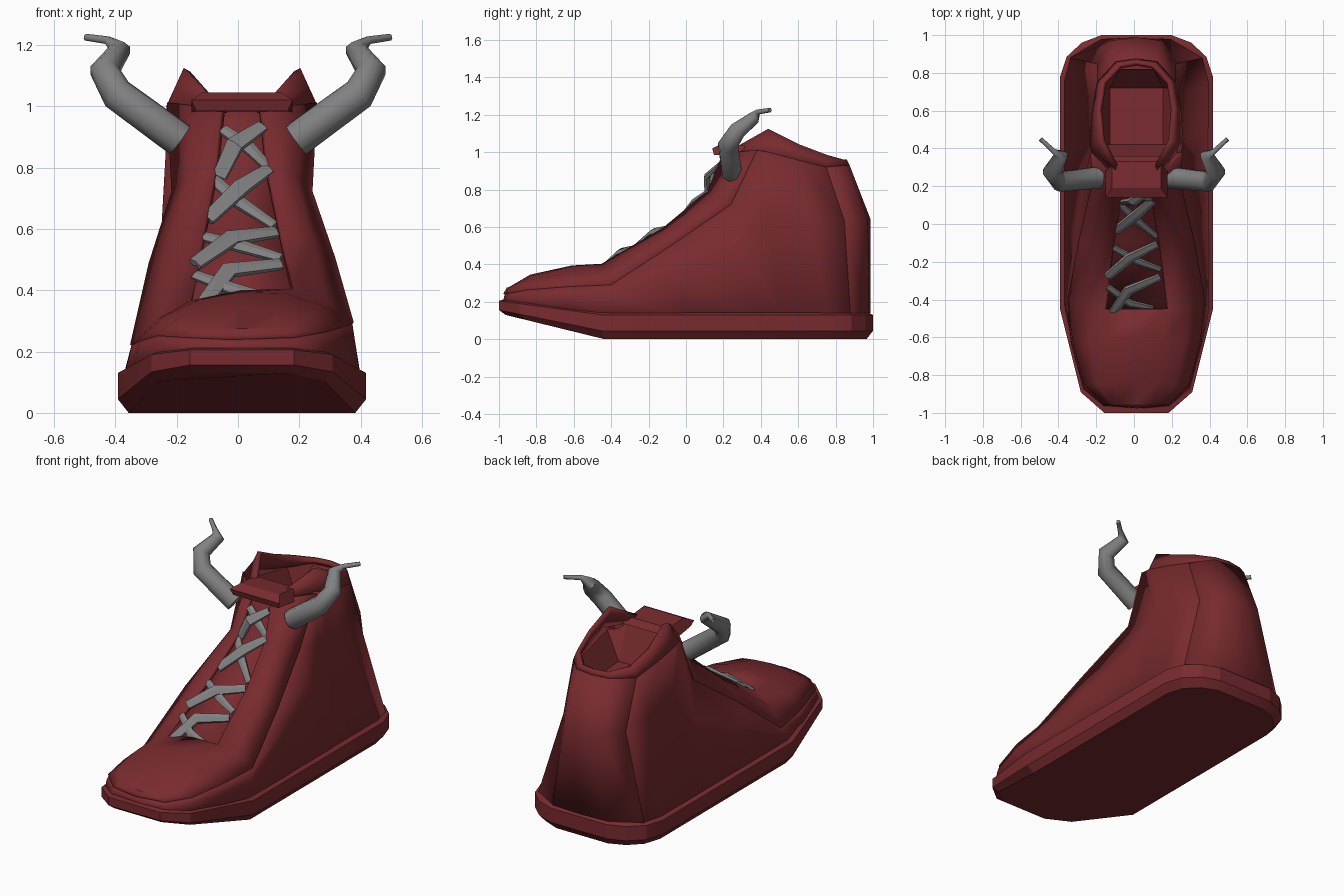
import bpy, bmesh
from math import cos, sin, tau
from mathutils import Vector as V

if "Cube" in bpy.data.objects:
    bpy.data.objects.remove(bpy.data.objects["Cube"])


def material(name, rgb):
    m = bpy.data.materials.new(name)
    m.diffuse_color = (*rgb, 1)
    m.use_nodes = True
    m.node_tree.nodes["Principled BSDF"].inputs["Base Color"].default_value = m.diffuse_color
    return m


red = material("red", (0.19, 0.024, 0.028))
grey = material("grey", (0.22, 0.22, 0.22))
CX = 0.013  # shoe body sits slightly off the lace loops' centre


def make(name, verts, faces, mat, angle=0.6, shift=CX, mirror=False, thick=0, offset=-1, recalc=False):
    me = bpy.data.meshes.new(name)
    me.from_pydata([tuple(v) for v in verts], [], faces)
    bm = bmesh.new()
    bm.from_mesh(me)
    bmesh.ops.remove_doubles(bm, verts=bm.verts, dist=0.0005)
    if recalc:
        bmesh.ops.recalc_face_normals(bm, faces=bm.faces)
    bm.to_mesh(me)
    bm.free()
    ob = bpy.data.objects.new(name, me)
    bpy.context.collection.objects.link(ob)
    ob.location.x = shift
    me.materials.append(mat)
    bpy.ops.object.select_all(action='DESELECT')
    ob.select_set(True)
    bpy.context.view_layer.objects.active = ob
    bpy.ops.object.shade_smooth_by_angle(angle=angle)
    if mirror:
        ob.modifiers.new("mirror", 'MIRROR')
    if thick:
        s = ob.modifiers.new("thickness", 'SOLIDIFY')
        s.thickness, s.offset = thick, offset
    return ob


def grid_faces(n, m):
    return [(i*m+r, i*m+r+1, (i+1)*m+r+1, (i+1)*m+r) for i in range(n-1) for r in range(m-1)]


# Sole: stacked outlines, toe swept upward
outline = [(.17, -1), (.295, -.89), (.405, -.45), (.405, .78), (.37, .885), (.29, .96), (.185, 1)]
outline = outline + [(-x, y) for x, y in reversed(outline)]
n = len(outline)
sv = []
for inset, lift in ((.035, 0), (0, .045), (0, .13), (.02, .14)):
    for x, y in outline:
        t = max(0, (-.45 - y) / .55)
        z = lift * (1 - .42*t) + .13*t
        sv.append((x*(1 - inset*2.5), y*(1 - inset), z))
sf = [(k*n+i, k*n+(i+1) % n, (k+1)*n+(i+1) % n, (k+1)*n+i) for k in range(3) for i in range(n)]
sf += [tuple(range(n-1, -1, -1)), tuple(range(3*n, 4*n))]
make("sole", sv, sf, red, 0.35, recalc=True)

# Upper: half stations from toe to heel (throat/rim edge, panel edge, sole edge, waist shift)
stations = [
    ((0, -.955, .27), (0, -.97, .24), (0, -.98, .19), (0, 0)),
    ((.09, -.945, .27), (.17, -.95, .245), (.175, -.97, .19), (0, 0)),
    ((.12, -.83, .33), (.275, -.85, .26), (.28, -.88, .18), (.005, 0)),
    ((.14, -.61, .38), (.335, -.62, .265), (.345, -.64, .15), (.005, 0)),
    ((.165, -.45, .39), (.36, -.40, .265), (.385, -.45, .12), (0, 0)),
    ((.125, -.12, .59), (.30, -.08, .495), (.387, 0, .12), (-.005, 0)),
    ((.085, .12, .79), (.225, .24, .72), (.387, .35, .12), (-.015, 0)),
    ((.065, .20, .99), (.24, .38, 1.01), (.387, .52, .12), (-.075, 0)),
    ((.19, .44, 1.125), (.247, .44, 1.0), (.387, .60, .12), (-.082, 0)),
    ((.205, .61, 1.04), (.237, .59, .96), (.387, .76, .12), (-.077, 0)),
    ((.18, .755, .985), (.21, .75, .92), (.355, .88, .12), (-.055, .05)),
    ((.09, .845, .96), (.11, .86, .93), (.185, .98, .12), (-.02, .07)),
    ((0, .86, .96), (0, .875, .93), (0, .985, .12), (0, .073)),
]
upper = []
for e, p, b, (dx, dy) in stations:
    e, p, b = V(e), V(p), V(b)
    k = 1 if p.x > 0 else 0
    front = min(1, max(0, (p.y + .97)/.15))
    bulge = V((.012*k, -.012, .014))*front if p.y < .3 else V()
    c = V((0, e.y, e.z + .015*k*front))
    mid = p.lerp(b, .36) + V((dx, dy, 0))
    upper.append([c, e, (e + p)/2 + bulge, p, mid, b])


def rolled(v, s):
    """Mirror by s; the toe rolls slightly toward one side."""
    x = v.x*s
    w = max(0, 1 - abs(v.y + .45)/.5) * min(1, max(0, (v.z - .13)/.12))
    return V((x, v.y, v.z + .11*(x - .10)*w))


def panel(name, s0, s1, r0, r1, thick=.025, offset=-1, skip=None):
    verts, faces, m = [], [], r1 - r0 + 1
    for s in (1, -1):
        base = len(verts)
        verts += [rolled(v, s) for st in upper[s0:s1+1] for v in st[r0:r1+1]]
        for i, f in enumerate(grid_faces(s1 - s0 + 1, m)):
            if skip is None or not (i % (m-1) == 0 and i // (m-1) >= skip):
                f = tuple(base + q for q in f)
                faces.append(f if s > 0 else f[::-1])
    return make(name, verts, faces, red, 0.8, thick=thick, offset=offset)


panel("vamp", 0, 7, 0, 3, .022, -.4, skip=4)  # open down the throat
panel("ankle_collar", 7, 12, 1, 3)
panel("side_panel", 0, 10, 3, 5)
panel("heel_counter", 10, 12, 3, 5)

# Tongue below the laces, with a padded top
tongue = [(.17, -.50, .345), (.16, -.1, .565), (.14, .14, .76), (.13, .22, .90), (.13, .25, 1.0)]
tv = [q for x, y, z in tongue for q in ((0, y, z), (x, y + .02, z - .01))]
make("tongue", tv, grid_faces(len(tongue), 2), red, mirror=True, thick=.03)
pad = [(.15, .985), (.14, 1.02), (.19, 1.045), (.33, 1.035), (.36, 1.0), (.28, .98)]
pw = [.15, .165, .13, .13, .165, .165]
m = len(pad)
pv = [(s*w, y, z) for s in (-1, 1) for (y, z), w in zip(pad, pw)]
pf = [(i, (i+1) % m, m+(i+1) % m, m+i) for i in range(m)] + [tuple(range(m)), tuple(range(m, 2*m))]
make("tongue_pad", pv, pf, red, 0.3, recalc=True)

# Lining: sunken floor with sloped walls inside the opening
lining = [(.14, .34, 1.0, .20, .95), (.14, .42, .80, .215, .97), (.14, .72, .78, .19, .92), (.09, .82, .92, .10, .93)]
lv = [q for x, y, z, x2, z2 in lining for q in ((0, y, z), (x, y, z), (x2, y, z2))]
make("lining", lv, grid_faces(len(lining), 3), red, 0.4, mirror=True)


def tube(path, radii, sides, flat=1.0):
    """Vertices and faces of a tapered tube; flat squashes it toward the shoe."""
    path = [V(p) for p in path]
    vs, ref, L = [], V((0, -.75, .65)), len(path)
    for i, p in enumerate(path):
        d = (path[min(i+1, L-1)] - path[max(i-1, 0)]).normalized()
        u = d.cross(ref).normalized()
        w = u.cross(d) * flat
        vs += [p + (u*cos(tau*(k+.5)/sides) + w*sin(tau*(k+.5)/sides))*radii[i] for k in range(sides)]
    fs = [(i*sides+k, i*sides+(k+1) % sides, (i+1)*sides+(k+1) % sides, (i+1)*sides+k)
          for i in range(L-1) for k in range(sides)]
    return vs, fs + [tuple(range(sides)), tuple(range((L-1)*sides, L*sides))]


# Laces: crossing straps following the slope of the throat
slope = [(.3, -.55), (.40, -.43), (.66, 0), (.76, .10), (.90, .155), (1.05, .22)]


def on_throat(x, z, lift):
    for (z0, y0), (z1, y1) in zip(slope, slope[1:]):
        if z <= z1:
            return (x, y0 + (y1 - y0)*(z - z0)/(z1 - z0) - lift, z)


over = [((-.11, .36), (-.03, .465), (.14, .485)), ((-.14, .485), (-.02, .57), (.125, .59)),
        ((-.10, .63), (.01, .735), (.10, .795)), ((-.06, .77), (-.01, .875), (.08, .935))]
under = [((-.14, .45), (-.02, .405), (.10, .375)), ((-.11, .575), (.02, .54), (.14, .505)),
         ((-.09, .77), (0, .69), (.12, .61)), ((-.05, .925), (.03, .87), (.10, .80))]
for name, group, r, lifts in (("lace_over", over, .034, (-.01, .03, -.01)), ("lace_under", under, .026, (-.015, 0, -.015))):
    for pts in group:
        vs, fs = tube([on_throat(x, z, l) for (x, z), l in zip(pts, lifts)], (r*.8, r, r*.7), 6, .5)
        make(name, vs, fs, grey, 0.5, 0, recalc=True)

# Loose lace ends curling out at both sides
curl = [(.19, .245, .89), (.395, .225, 1.04), (.435, .275, 1.115), (.385, .365, 1.185), (.425, .385, 1.215), (.495, .45, 1.225)]
vs, fs = tube(curl, (.058, .055, .05, .036, .014, .012), 8)
make("lace_end", vs, fs, grey, 1.0, 0, True, recalc=True)
